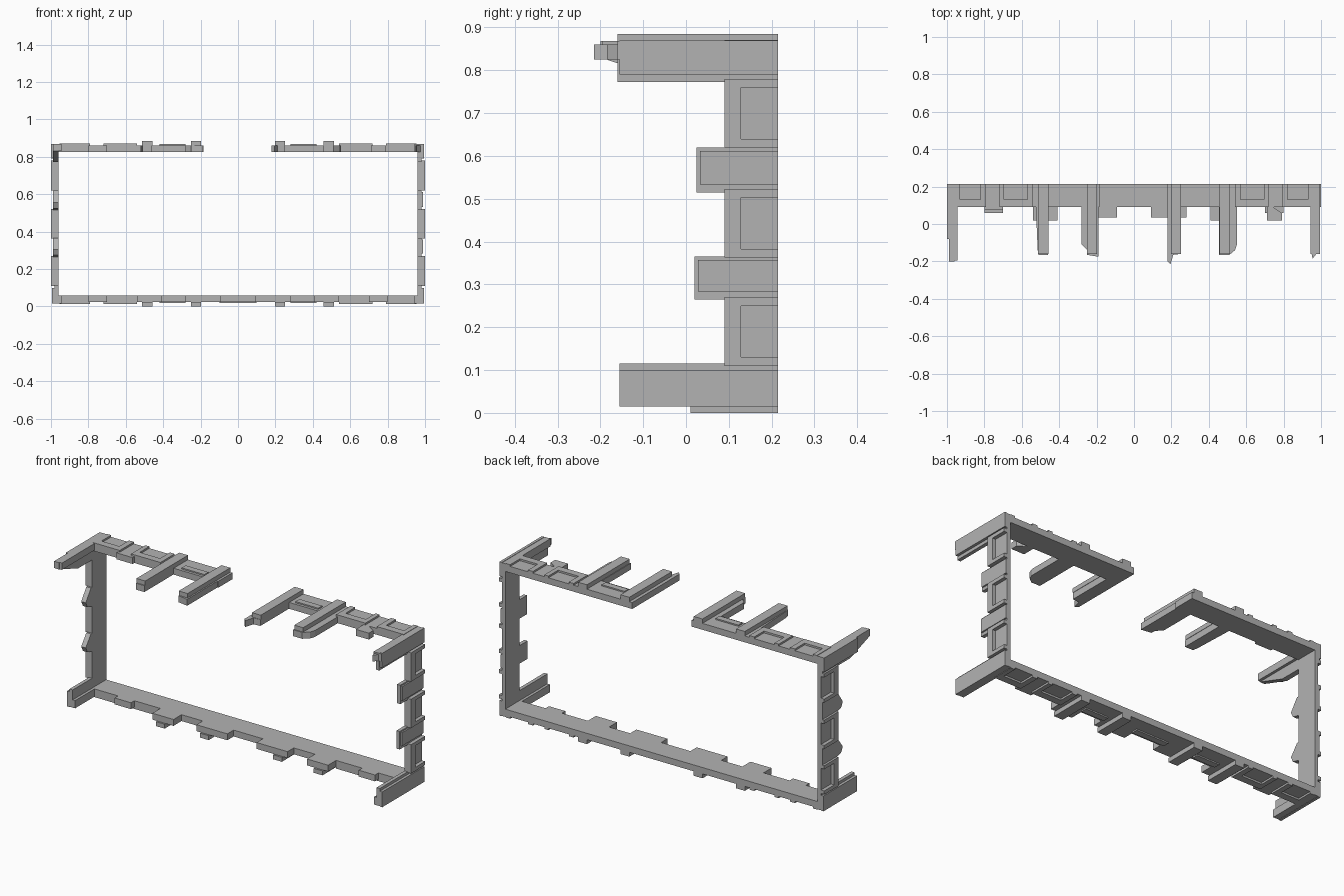
import bpy
import bmesh
from mathutils import Vector

cube = bpy.data.objects.get("Cube")
if cube:
    bpy.data.objects.remove(cube, do_unlink=True)

stone = bpy.data.materials.new("grey stone")
stone.use_nodes = True
GREY = (0.45, 0.45, 0.45, 1)
stone.diffuse_color = GREY
stone.node_tree.nodes["Principled BSDF"].inputs["Base Color"].default_value = GREY

BACK = 0.215
EDGE = 0.09        # front edge of the plain wall
MID = 0.4425       # middle height of the frame


def prism(name, axis, outline, lo, hi):
    """Extrude an outline in the plane across the axis from lo to hi."""
    bm = bmesh.new()
    place = (lambda a, b: (lo, a, b)) if axis == "x" else (lambda a, b: (a, b, lo))
    face = bm.faces.new([bm.verts.new(place(a, b)) for a, b in outline])
    out = bmesh.ops.extrude_face_region(bm, geom=[face])
    step = Vector((hi - lo, 0, 0)) if axis == "x" else Vector((0, 0, hi - lo))
    verts = [v for v in out["geom"] if isinstance(v, bmesh.types.BMVert)]
    bmesh.ops.translate(bm, verts=verts, vec=step)
    bmesh.ops.recalc_face_normals(bm, faces=bm.faces)
    mesh = bpy.data.meshes.new(name)
    bm.to_mesh(mesh)
    bm.free()
    mesh.materials.append(stone)
    obj = bpy.data.objects.new(name, mesh)
    bpy.context.collection.objects.link(obj)
    return obj


def box(name, x, y, z):
    return prism(name, "z", [(x[0], y[0]), (x[1], y[0]), (x[1], y[1]), (x[0], y[1])], *z)


def slab(name, up, x, y, depth):
    """Box on the top (up=1) or bottom (up=-1) wall, depth measured from the middle."""
    return box(name, sorted(x), y, sorted(MID + up * d for d in depth))


def flank(name, side, y, z, depth):
    """Box on a side wall, depth measured from x = 0."""
    return box(name, sorted(side * d for d in depth), y, z)


IN, CORE, FRAME, PEG = 0.3825, 0.418, 0.428, 0.4425   # levels on top and bottom walls
S_IN, S_CORE, S_PIL, S_FRAME = 0.96, 0.98, 0.988, 1.0  # levels on side walls

# Plain walls, the top one broken by a wide gap
slab("bottom_wall", -1, (-0.985, 0.985), (EDGE, BACK), (IN, CORE))
for side, word in ((1, "left"), (-1, "right")):
    slab(f"top_wall_{word}", 1, (side * 0.185, side * 0.985), (EDGE, BACK), (IN, CORE))
    flank(f"{word}_wall", side, (EDGE, BACK), (0.03, 0.855), (S_IN, S_CORE))

# Raised panel frames, open towards the back
for side, word in ((1, "left"), (-1, "right")):
    for up, level in ((1, "top"), (-1, "bottom")):
        for a, b in ((0.54, 0.72), (0.79, 0.955)):
            name = f"{level}_{word}_panel"
            slab(name + "_band", up, (side * a, side * b), (EDGE, 0.13), (IN, FRAME))
            for leg in ((a, a + 0.03), (b - 0.025, b)):
                slab(name + "_leg", up, (side * leg[0], side * leg[1]), (0.13, BACK), (IN, FRAME))
        slab(f"{level}_{word}_middle_band", up, (side * 0.28, side * 0.42),
             (0.105, 0.14), (IN, 0.425))
    for z in (0.19, MID, 0.70):
        name = f"{word}_panel"
        flank(name + "_band", side, (EDGE, 0.128), (z - 0.08, z + 0.08), (S_IN, S_FRAME))
        for s in (-0.07, 0.07):
            flank(name + "_leg", side, (0.128, BACK), (z + s - 0.01, z + s + 0.01),
                  (S_IN, S_FRAME))
slab("bottom_centre_band", -1, (-0.1, 0.1), (0.105, 0.14), (IN, 0.425))

# Stub blocks and ribs along the bottom wall
for side, word in ((1, "left"), (-1, "right")):
    for a, b, rib, front in ((0.09, 0.28, 0.225, 0.035), (0.41, 0.54, 0.485, 0.02)):
        slab(f"bottom_{word}_block", -1, (side * a, side * b), (front, BACK), (IN, CORE))
        slab(f"bottom_{word}_rib", -1, (side * (rib - 0.027), side * (rib + 0.027)),
             (front - 0.01, BACK), (CORE, PEG))
    slab(f"bottom_{word}_small_block", -1, (side * 0.7, side * 0.8), (0.06, BACK), (IN, CORE))
slab("top_right_small_block", 1, (-0.8, -0.7), (0.075, BACK), (IN, CORE))
prism("top_left_small_block", "z",
      [(0.71, BACK), (0.71, 0.02), (0.79, 0.02), (0.79, 0.06), (0.75, 0.085), (0.73, BACK)],
      MID + IN, MID + CORE)

# Long broken posts along the top wall, each with a narrow rib
posts = {
    "top_right_inner": ((-0.28, 0.1), (-0.28, -0.11), (-0.25, -0.14), (-0.25, -0.165),
                        (-0.19, -0.175), (-0.19, 0.1)),
    "top_right_outer": ((-0.525, 0.1), (-0.515, -0.14), (-0.51, -0.165), (-0.46, -0.165),
                        (-0.46, 0.1)),
    "top_left_inner": ((0.18, BACK), (0.18, -0.2), (0.195, -0.215), (0.21, -0.165),
                       (0.25, -0.16), (0.25, BACK)),
    "top_left_outer": ((0.455, 0.1), (0.455, -0.165), (0.51, -0.165), (0.54, -0.14),
                       (0.55, -0.11), (0.55, 0.1)),
}
ribs = {"top_right_inner": -0.225, "top_right_outer": -0.485,
        "top_left_inner": 0.225, "top_left_outer": 0.485}
for name, outline in posts.items():
    prism(name + "_post", "z", outline, MID + IN, MID + CORE)
    x = ribs[name]
    slab(name + "_rib", 1, (x - 0.027, x + 0.027), (-0.16, BACK), (CORE, PEG))

# Stub blocks on the side walls: square on the left, chipped on the right
for z0, z1, front in ((0.265, 0.365, 0.02), (0.515, 0.62, 0.025)):
    flank("left_block", 1, (front, BACK), (z0, z1), (S_IN, S_CORE))
    flank("left_block_rib", 1, (front + 0.008, BACK), (z0 + 0.018, z1 - 0.008), (S_CORE, S_PIL))
    prism("right_block", "x", [(BACK, z0), (EDGE, z0), (0.05, z0 + 0.01), (0.035, z0 + 0.04),
                               (0.08, z1), (BACK, z1)], -S_PIL, -S_IN)

# Corner posts
flank("top_left_corner_plate", 1, (-0.16, BACK), (0.772, 0.86), (S_IN, S_CORE))
flank("top_left_corner_face", 1, (-0.155, BACK), (0.79, 0.87), (S_CORE, 0.995))
box("top_left_corner_flange", (0.945, 0.995), (-0.16, BACK), (0.825, 0.868))
prism("top_left_corner_tip", "z", [(0.95, -0.16), (0.955, -0.185), (0.975, -0.16)],
      0.825, 0.86)
for side, word, front in ((1, "left", -0.155), (-1, "right", -0.08)):
    flank(f"bottom_{word}_corner_plate", side, (front, BACK), (0.025, 0.115), (S_IN, S_CORE))
    flank(f"bottom_{word}_corner_face", side, (front, BACK), (0.015, 0.1), (S_CORE, 0.995))
    flank(f"bottom_{word}_corner_flange", side, (front, BACK), (0.017, 0.06), (0.945, 0.995))
prism("top_right_corner_plate", "x",
      [(BACK, 0.772), (-0.03, 0.772), (-0.2, 0.83), (-0.2, 0.868), (BACK, 0.868)],
      -0.99, -S_IN)
box("top_right_corner_flange", (-0.99, -0.945), (-0.195, BACK), (0.83, 0.868))
box("top_right_corner_face", (-1.0, -0.98), (-0.08, BACK), (0.79, 0.868))
